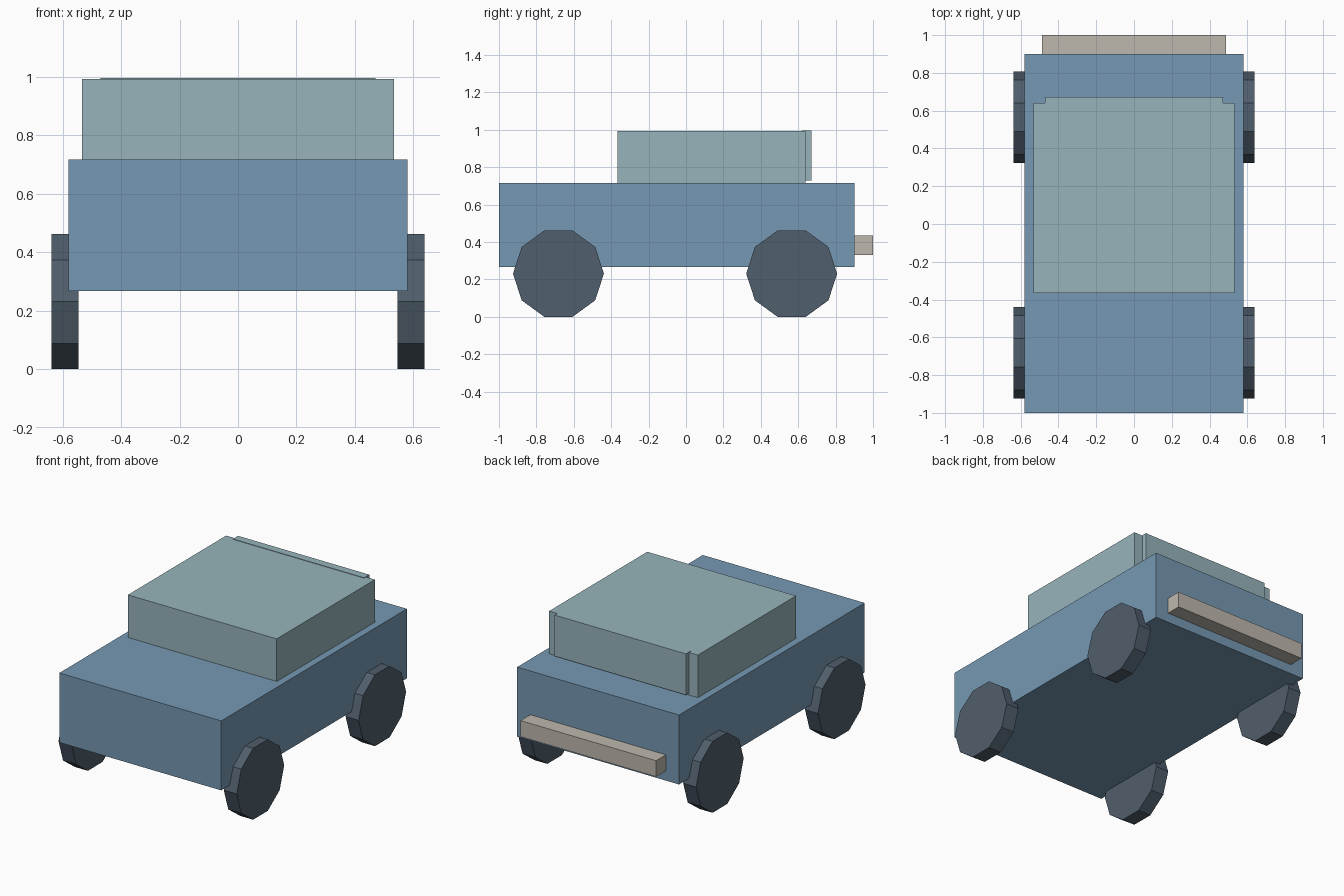
import bpy
import math

if "Cube" in bpy.data.objects:
    bpy.data.objects.remove(bpy.data.objects["Cube"])


def srgb(r, g, b):
    def lin(c):
        c /= 255
        return c / 12.92 if c <= 0.04045 else ((c + 0.055) / 1.055) ** 2.4
    return (lin(r), lin(g), lin(b), 1.0)


def material(name, rgb):
    m = bpy.data.materials.new(name)
    m.diffuse_color = srgb(*rgb)
    m.use_nodes = True
    m.node_tree.nodes["Principled BSDF"].inputs["Base Color"].default_value = m.diffuse_color
    return m


BLUE = material("body blue", (118, 153, 179))
TEAL = material("cabin pale teal", (151, 180, 187))
DARK = material("tyre slate", (80, 94, 108))
GREY = material("bumper warm grey", (190, 184, 174))


def box(name, half_width, y, z, mat):
    """Box centred on x = 0, spanning the y and z ranges."""
    bpy.ops.mesh.primitive_cube_add(size=1, location=(0, sum(y) / 2, sum(z) / 2))
    ob = bpy.context.object
    ob.name = name
    ob.scale = (2 * half_width, y[1] - y[0], z[1] - z[0])
    bpy.ops.object.transform_apply(location=False, rotation=False, scale=True)
    ob.data.materials.append(mat)
    return ob


# Body, cabin, rear window panel and rear bumper
box("body", 0.58, (-1.0, 0.90), (0.267, 0.717), BLUE)
box("cabin", 0.533, (-0.365, 0.64), (0.717, 0.993), TEAL)
box("rear_window", 0.47, (0.62, 0.672), (0.73, 0.996), TEAL)
box("rear_bumper", 0.486, (0.90, 1.0), (0.33, 0.434), GREY)

# Ten-sided wheels, with a flat edge on the ground
RADIUS = 0.243
HEIGHT = RADIUS * math.sin(math.radians(72))
for end, y in (("front", -0.682), ("rear", 0.565)):
    for side, sx in (("left", -1), ("right", 1)):
        bpy.ops.mesh.primitive_cylinder_add(
            vertices=10, radius=RADIUS, depth=0.093,
            location=(sx * 0.592, y, HEIGHT))
        wheel = bpy.context.object
        wheel.name = f"{end}_{side}_wheel"
        # Cylinder's first vertex points along y, so tipping it about y keeps it there
        wheel.rotation_euler = (0, math.radians(90), 0)
        wheel.data.materials.append(DARK)
